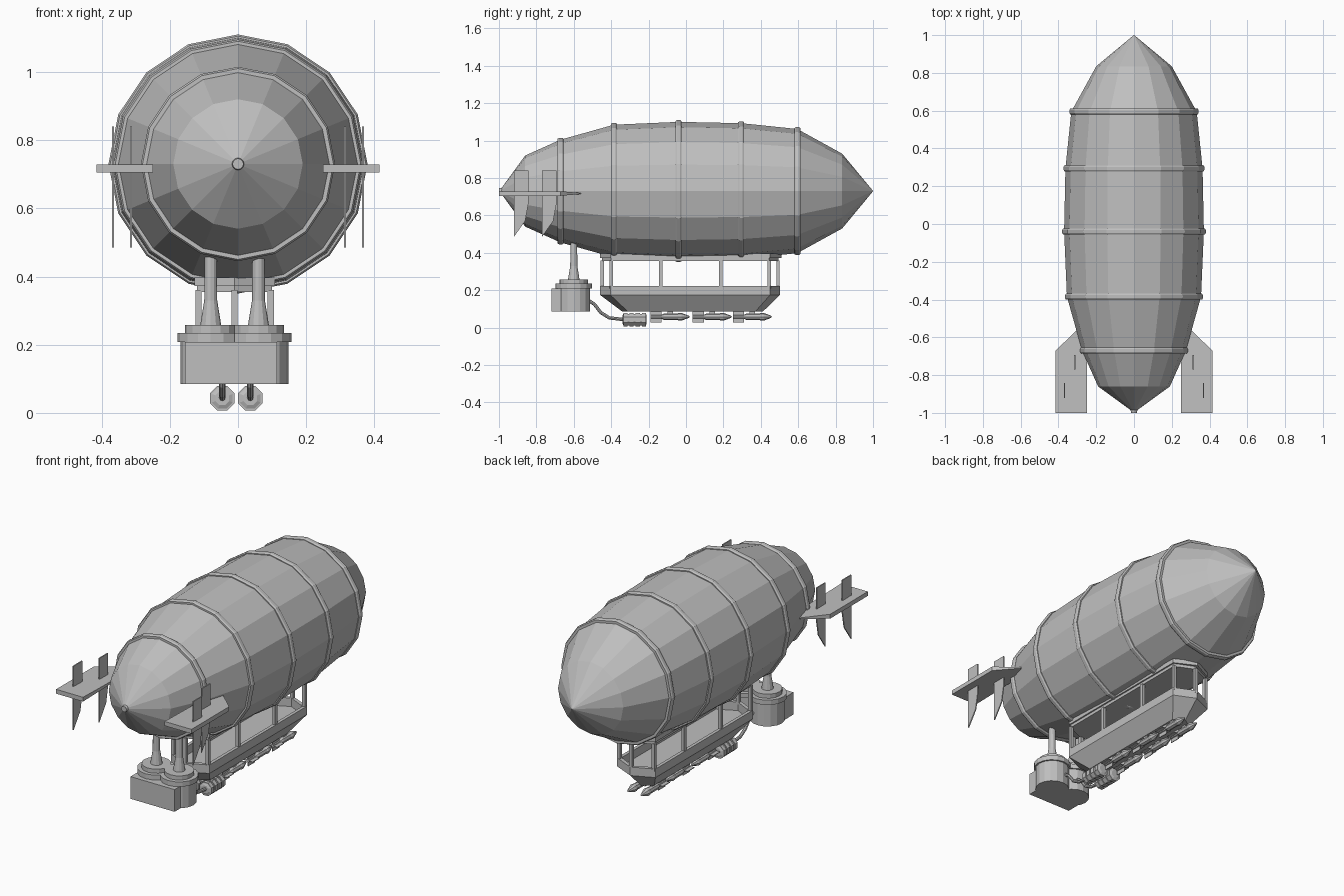
import bpy, bmesh, math
from mathutils import Vector

if "Cube" in bpy.data.objects:
    bpy.data.objects.remove(bpy.data.objects["Cube"])

grey = bpy.data.materials.new("hull_grey")
grey.diffuse_color = (0.52, 0.52, 0.52, 1)
grey.use_nodes = True
grey.node_tree.nodes["Principled BSDF"].inputs["Base Color"].default_value = grey.diffuse_color


def finish(name, bm):
    bmesh.ops.recalc_face_normals(bm, faces=bm.faces)
    me = bpy.data.meshes.new(name)
    bm.to_mesh(me)
    bm.free()
    me.materials.append(grey)
    ob = bpy.data.objects.new(name, me)
    bpy.context.collection.objects.link(ob)
    return ob


def loft(name, rings, closed=False):
    """Skin rings of points; cap both ends, or join last to first."""
    bm = bmesh.new()
    vs = [[bm.verts.new(p) for p in r] for r in rings]
    n = len(vs[0])
    pairs = list(zip(vs, vs[1:])) + ([(vs[-1], vs[0])] if closed else [])
    for a, b in pairs:
        for i in range(n):
            j = (i + 1) % n
            bm.faces.new((a[i], a[j], b[j], b[i]))
    if not closed:
        bm.faces.new(vs[0])
        bm.faces.new(vs[-1])
    return finish(name, bm)


def lathe(name, profile, loc, axis="y", n=16, phase=0.0, closed=False):
    """Turn (distance, radius) points about an axis through loc."""
    rings = []
    for t, r in profile:
        ring = []
        for i in range(n):
            a = math.tau * (i + phase) / n
            c, s = r * math.cos(a), r * math.sin(a)
            ring.append(Vector(loc) + Vector((c, t, s) if axis == "y" else (c, s, t)))
        rings.append(ring)
    return loft(name, rings, closed)


def box(name, x0, x1, y0, y1, z0, z1):
    return loft(name, [[(x0, y0, z), (x1, y0, z), (x1, y1, z), (x0, y1, z)] for z in (z0, z1)])


# Envelope: sixteen-sided faceted hull
HZ = 0.73
lathe("envelope", [(-1.0, 0.004), (-0.985, 0.018), (-0.86, 0.19), (-0.67, 0.275), (-0.385, 0.355),
                   (-0.04, 0.37), (0.295, 0.363), (0.595, 0.332), (0.835, 0.2), (1.0, 0.001)],
      (0, 0, HZ))
lathe("nose_cap", [(-1.0, 0.016), (-0.985, 0.018)], (0, 0, HZ), n=12)

# Raised hoops round the envelope
for i, (y, r) in enumerate([(-0.67, 0.275), (-0.385, 0.355), (-0.04, 0.37), (0.295, 0.363), (0.595, 0.332)]):
    lathe(f"hoop_{i}", [(-0.016, r - 0.015), (-0.016, r + 0.005), (-0.008, r + 0.01),
                        (0.008, r + 0.01), (0.016, r + 0.005), (0.016, r - 0.015)],
          (0, y, HZ), closed=True)

# Tail planes with thin vertical rudders
for s, side in ((-1, "left"), (1, "right")):
    plan = [(0.25, -1.0), (0.415, -1.0), (0.415, -0.67), (0.29, -0.55), (0.25, -0.55)]
    lo, hi = [], []
    for x, y in plan:
        h = 0.012 if y < -0.6 else 0.002
        lo.append((s * x, y, 0.717 - h))
        hi.append((s * x, y, 0.717 + h))
    loft(f"tail_plane_{side}", [lo, hi])
    for x, y in ((0.367, -0.92), (0.314, -0.77)):
        outline = [(y, 0.84), (y + 0.077, 0.84), (y + 0.077, 0.66), (y + 0.06, 0.57), (y, 0.485)]
        loft(f"rudder_{side}", [[(s * x + d, py, pz) for py, pz in outline] for d in (-0.003, 0.003)])

# Gondola: pointed six-sided tub, posts and roof
CX = -0.01


def hexagon(z, w, tip0, sh0, sh1, tip1):
    return [(CX, tip0, z), (CX + w, sh0, z), (CX + w, sh1, z),
            (CX, tip1, z), (CX - w, sh1, z), (CX - w, sh0, z)]


loft("gondola_tub", [hexagon(0.085, 0.055, -0.34, -0.31, 0.37, 0.41),
                     hexagon(0.175, 0.118, -0.46, -0.405, 0.45, 0.503),
                     hexagon(0.222, 0.118, -0.46, -0.405, 0.45, 0.503),
                     hexagon(0.222, 0.100, -0.44, -0.39, 0.435, 0.483),
                     hexagon(0.175, 0.100, -0.44, -0.39, 0.435, 0.483)])
loft("gondola_roof", [hexagon(0.355, 0.110, -0.45, -0.40, 0.445, 0.495),
                      hexagon(0.372, 0.110, -0.45, -0.40, 0.445, 0.495),
                      hexagon(0.372, 0.118, -0.46, -0.405, 0.45, 0.51),
                      hexagon(0.397, 0.118, -0.46, -0.405, 0.45, 0.51)])
posts = [(x, y) for x in (CX - 0.106, CX + 0.106) for y in (-0.4, -0.135, 0.185, 0.445)]
for x, y in posts + [(CX, -0.447), (CX, 0.492)]:
    box("gondola_post", x - 0.009, x + 0.009, y - 0.009, y + 0.009, 0.21, 0.36)

# Engine: front block, twin drums with stepped lids and tall flared pipes
box("engine_block", -0.155, 0.115, -0.72, -0.6, 0.085, 0.208)
for s in (-1, 1):
    at = (CX + s * 0.07, -0.6, 0)
    lathe("engine_drum", [(0.085, 0.088), (0.208, 0.088)], at, "z")
    lathe("engine_lid", [(0.208, 0.097), (0.235, 0.097), (0.235, 0.075), (0.258, 0.075)], at, "z")
    lathe("engine_pipe", [(0.255, 0.031), (0.275, 0.028), (0.33, 0.019), (0.47, 0.018)], at, "z", 12)

# Ribbed canisters, hoses and rows of rockets under the gondola
for s, side in ((-1, "left"), (1, "right")):
    x = -0.005 + s * 0.041
    prof = [(-0.34, 0.022)]
    for y in (-0.335, -0.302, -0.269, -0.236):
        prof += [(y, 0.033), (y, 0.039), (y + 0.022, 0.039), (y + 0.022, 0.033)]
    lathe(f"canister_{side}", prof + [(-0.21, 0.022)], (x, 0, 0.043), n=8, phase=0.5)

    path = [(-0.52, 0.145), (-0.49, 0.125), (-0.455, 0.08), (-0.41, 0.052), (-0.33, 0.043)]
    rings = []
    for i, (y, z) in enumerate(path):
        a, b = path[max(i - 1, 0)], path[min(i + 1, 4)]
        d = Vector((0, b[0] - a[0], b[1] - a[1])).normalized()
        up = Vector((1, 0, 0)).cross(d)
        rings.append([Vector((x, y, z)) + 0.009 * (Vector((math.cos(t), 0, 0)) + up * math.sin(t))
                      for t in (math.tau * k / 8 for k in range(8))])
    loft(f"hose_{side}", rings)

    for y in (-0.19, 0.035, 0.25):
        lathe(f"rocket_{side}", [(0, 0.009), (0.06, 0.011), (0.075, 0.018), (0.145, 0.018), (0.15, 0.021),
                                 (0.165, 0.021), (0.205, 0.006), (0.21, 0.001)],
              (x, y, 0.058), n=8)
        box(f"rocket_fin_{side}", x - 0.03, x + 0.03, y, y + 0.06, 0.056, 0.06)
        box(f"rocket_fin_{side}", x - 0.002, x + 0.002, y, y + 0.06, 0.028, 0.09)
        box(f"rocket_hanger_{side}", x - 0.005, x + 0.005, y + 0.09, y + 0.12, 0.07, 0.1)
